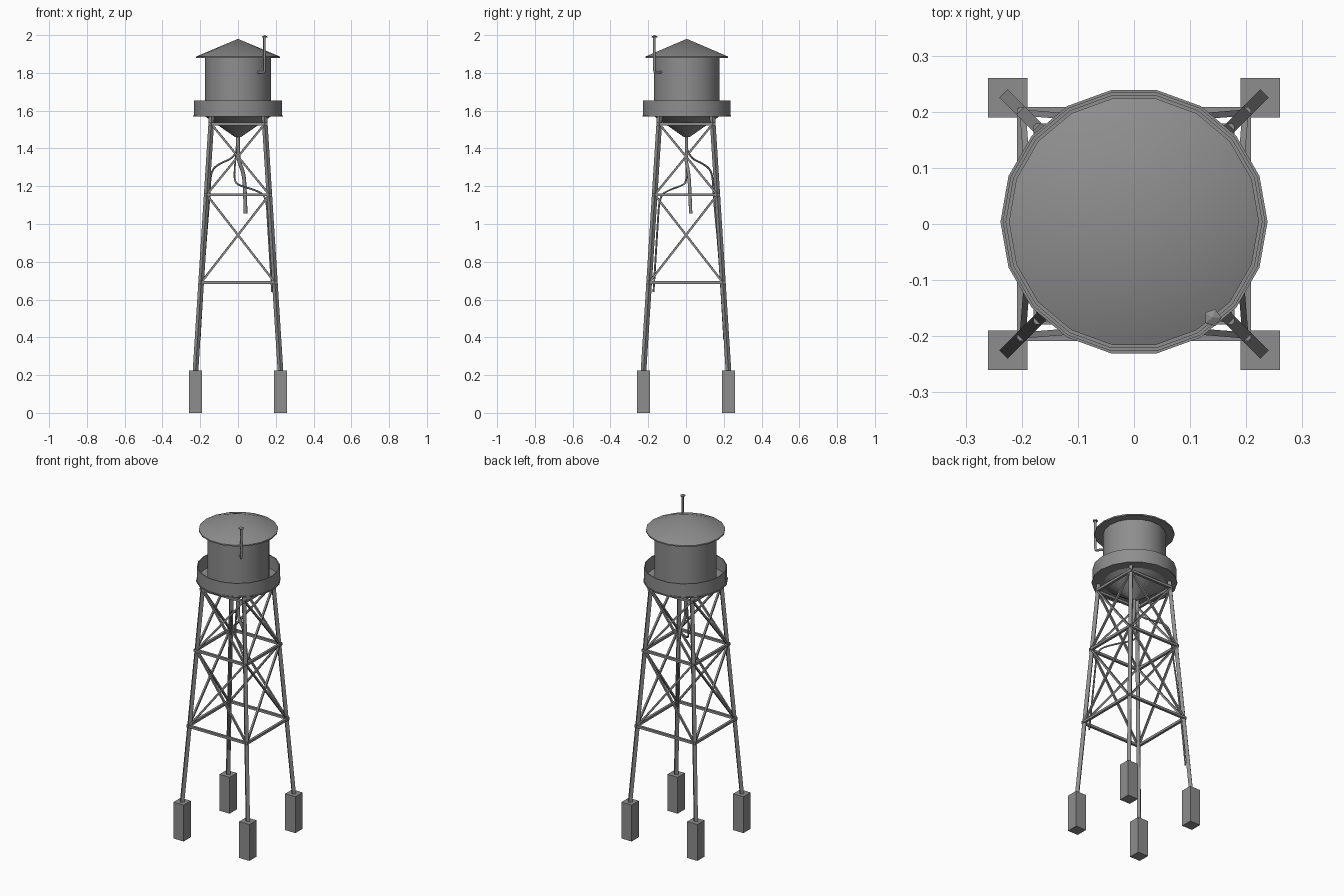
import bpy, bmesh, math
from mathutils import Vector

cube = bpy.data.objects.get("Cube")
if cube:
    bpy.data.objects.remove(cube, do_unlink=True)

steel = bpy.data.materials.new("grey steel")
steel.use_nodes = True
GREY = (0.27, 0.27, 0.27, 1)
steel.diffuse_color = GREY
steel.node_tree.nodes["Principled BSDF"].inputs["Base Color"].default_value = GREY

SIDES = 18
BODY_Y = 0.004


def finish(name, bm, smooth=False):
    """Turn a bmesh into a named object."""
    bmesh.ops.recalc_face_normals(bm, faces=bm.faces)
    mesh = bpy.data.meshes.new(name)
    bm.to_mesh(mesh)
    bm.free()
    mesh.materials.append(steel)
    obj = bpy.data.objects.new(name, mesh)
    bpy.context.collection.objects.link(obj)
    if smooth:
        bpy.ops.object.select_all(action='DESELECT')
        obj.select_set(True)
        bpy.context.view_layer.objects.active = obj
        bpy.ops.object.shade_smooth_by_angle(angle=math.radians(30))
    return obj


def lathe(name, profile, sides=SIDES, centre=(0, BODY_Y), smooth=True):
    """Spin a (radius, height) profile around a vertical axis."""
    bm = bmesh.new()
    verts = [bm.verts.new((r, 0, z)) for r, z in profile]
    edges = [bm.edges.new(pair) for pair in zip(verts, verts[1:])]
    bmesh.ops.spin(bm, geom=verts + edges, axis=(0, 0, 1), cent=(0, 0, 0),
                   angle=math.tau, steps=sides)
    bmesh.ops.remove_doubles(bm, verts=bm.verts, dist=0.0005)
    bmesh.ops.translate(bm, verts=bm.verts, vec=(*centre, 0))
    return finish(name, bm, smooth)


def bar(name, a, b, width):
    """Square bar between two points."""
    a, b = Vector(a), Vector(b)
    bm = bmesh.new()
    bmesh.ops.create_cube(bm, size=1)
    bmesh.ops.scale(bm, verts=bm.verts, vec=(width, width, (b - a).length))
    turn = (b - a).to_track_quat('Z', 'Y').to_matrix()
    bmesh.ops.rotate(bm, verts=bm.verts, matrix=turn)
    bmesh.ops.translate(bm, verts=bm.verts, vec=(a + b) / 2)
    return finish(name, bm)


def tube(name, points, radius, order=3):
    """Round tube along a smooth path."""
    curve = bpy.data.curves.new(name, 'CURVE')
    curve.dimensions = '3D'
    curve.bevel_depth = radius
    curve.bevel_resolution = 1
    curve.resolution_u = 4
    curve.use_fill_caps = True
    path = curve.splines.new('NURBS')
    path.points.add(len(points) - 1)
    for p, co in zip(path.points, points):
        p.co = (*co, 1)
    path.order_u = order
    path.use_endpoint_u = True
    curve.materials.append(steel)
    obj = bpy.data.objects.new(name, curve)
    bpy.context.collection.objects.link(obj)
    bpy.ops.object.select_all(action='DESELECT')
    obj.select_set(True)
    bpy.context.view_layer.objects.active = obj
    bpy.ops.object.convert(target='MESH')


def spread(z):
    """Distance of the leaning legs from the centre planes."""
    return 0.225 - (z - 0.22) * 0.0634


# Tank, roof and walkway
lathe("tank", [(0, 1.88), (0.175, 1.88), (0.175, 1.57), (0.015, 1.46), (0, 1.46)])
lathe("roof", [(0, 1.98), (0.223, 1.886), (0.223, 1.878), (0, 1.878)])
lathe("walkway_floor", [(0.17, 1.575), (0.238, 1.575), (0.238, 1.568), (0.17, 1.568)])
lathe("walkway_wall", [(0.228, 1.57), (0.228, 1.655), (0.234, 1.655), (0.234, 1.57)])

# Legs on concrete footings
for sx in (-1, 1):
    for sy in (-1, 1):
        side = ("left" if sx > 0 else "right") + ("_back" if sy > 0 else "_front")
        low, high = spread(0.2), spread(1.575)
        bar("leg_" + side, (sx * low, sy * low, 0.2), (sx * high, sy * high, 1.575), 0.021)
        bm = bmesh.new()
        bmesh.ops.create_cube(bm, size=1)
        bmesh.ops.scale(bm, verts=bm.verts, vec=(0.07, 0.07, 0.225))
        bmesh.ops.translate(bm, verts=bm.verts, vec=(sx * 0.225, sy * 0.225, 0.1125))
        finish("footing_" + side, bm)

# Horizontal beams and crossed braces on the four faces
LEVELS = [0.69, 1.155, 1.53]
for i, face in enumerate(("front", "left", "back", "right")):
    angle = i * math.pi / 2

    def on_face(x, z, out=0.006):
        p = Vector((x, -spread(z) - out, z))
        c, s = round(math.cos(angle)), round(math.sin(angle))
        return (p.x * c - p.y * s, p.x * s + p.y * c, z)

    for z in LEVELS:
        w = spread(z) + 0.011
        bar("beam_" + face, on_face(-w, z), on_face(w, z), 0.015)
    for z0, z1 in zip(LEVELS, LEVELS[1:]):
        for s in (-1, 1):
            bar("brace_" + face, on_face(-s * spread(z0), z0, 0.003),
                on_face(s * spread(z1), z1, 0.003), 0.011)

# Drain pipe and the two hanging cables
tube("drain_pipe", [(0, 0.003, 1.47), (0, 0.003, 1.38), (0.005, 0, 1.33),
                    (0.03, 0.015, 1.27), (0.037, 0.02, 1.18), (0.04, 0.025, 1.055)], 0.01)
tube("front_cable", [(-0.005, 0, 1.44), (-0.015, 0, 1.33), (-0.022, 0.005, 1.22),
                     (0.02, -0.03, 1.2), (0.09, -0.09, 1.18), (0.15, -0.14, 1.15),
                     (0.158, -0.15, 1.0), (0.18, -0.172, 0.64)], 0.005)
tube("back_cable", [(0, 0.005, 1.4), (-0.02, 0.02, 1.35), (-0.1, 0.09, 1.32),
                    (-0.145, 0.14, 1.28), (-0.15, 0.145, 1.15),
                    (-0.18, 0.18, 0.8), (-0.203, 0.202, 0.39)], 0.005)

# Vent pipe beside the roof
VENT = (0.14, -0.167)
tube("vent_pipe", [(0.105, -0.13, 1.803), (0.13, -0.157, 1.803), (*VENT, 1.803),
                   (*VENT, 1.83), (*VENT, 1.99)], 0.007)
lathe("vent_cap", [(0, 2.0), (0.016, 1.993), (0.016, 1.988), (0, 1.988)],
      sides=5, centre=VENT, smooth=False)
